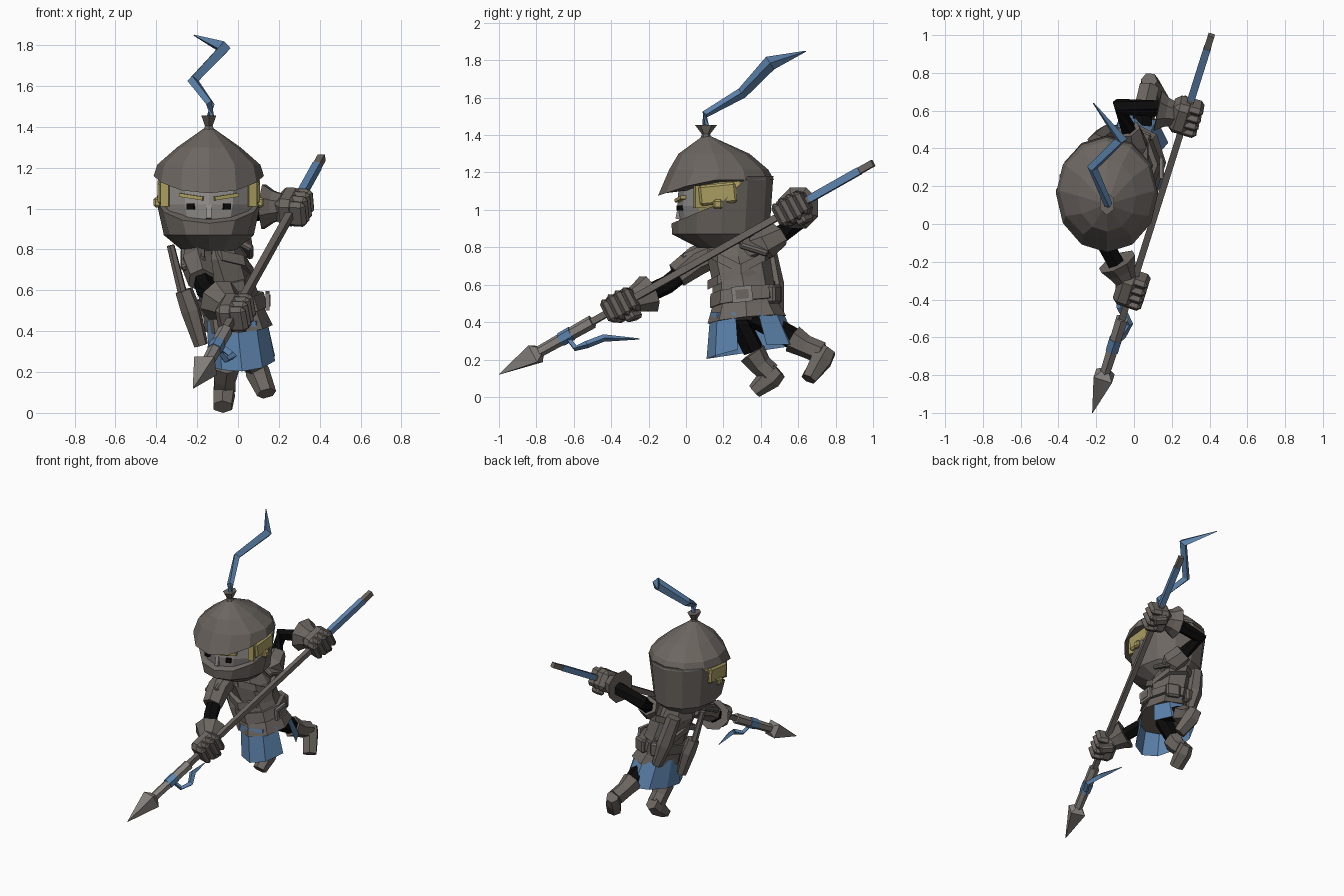
import bpy, bmesh
from math import pi, sin, cos
from mathutils import Vector as V, Matrix

if "Cube" in bpy.data.objects:
    bpy.data.objects.remove(bpy.data.objects["Cube"])

def material(name, rgb):
    m = bpy.data.materials.new(name)
    m.diffuse_color = (*rgb, 1)
    m.use_nodes = True
    m.node_tree.nodes["Principled BSDF"].inputs["Base Color"].default_value = m.diffuse_color
    return m

CLOTH = material("dark grey cloth", (.15, .132, .118))
PALE = material("pale grey", (.29, .275, .26))
STEEL = material("steel grey", (.24, .222, .208))
BLUE = material("blue cloth", (.11, .23, .42))
HAIR = material("yellow hair", (.40, .34, .12))
BLACK = material("black", (.003, .003, .003))

def mesh(name, verts, faces, mat, rot=None):
    me = bpy.data.meshes.new(name)
    me.from_pydata(verts, [], faces)
    bm = bmesh.new()
    bm.from_mesh(me)
    bmesh.ops.recalc_face_normals(bm, faces=bm.faces)
    bm.to_mesh(me)
    bm.free()
    me.materials.append(mat)
    ob = bpy.data.objects.new(name, me)
    if rot:
        ob.matrix_world = rot
    bpy.context.collection.objects.link(ob)
    return ob

def skin(name, rings, n, mat, caps=True, skip=()):
    """Join rings of n points each into a faceted body."""
    verts = [p for r in rings for p in r]
    faces = []
    for k in range(len(rings) - 1):
        for i in range(n):
            if i not in skip:
                j = (i + 1) % n
                faces.append((k*n+i, k*n+j, k*n+n+j, k*n+n+i))
    if caps:
        faces += [tuple(range(n)), tuple(range((len(rings)-1)*n, len(rings)*n))]
    return mesh(name, verts, faces, mat)

def loft(name, rings, n, mat, **kw):
    """Rings (z, cx, cy, rx, ry); z may be a function of x and y. Point 0 faces front."""
    out = []
    for z, cx, cy, rx, ry in rings:
        ring = []
        for i in range(n):
            a = 2*pi*i/n - pi/2
            x, y = cx + rx*cos(a), cy + ry*sin(a)
            ring.append((x, y, z(x, y) if callable(z) else z))
        out.append(ring)
    return skin(name, out, n, mat, **kw)

def tube(name, pts, radii, n, mat, up=(0, 0, 1), turn=.5):
    """Sections along a path; a radius may be a (side, thickness) pair."""
    pts = [V(p) for p in pts]
    out = []
    for k, p in enumerate(pts):
        d = (pts[min(k+1, len(pts)-1)] - pts[max(k-1, 0)]).normalized()
        s = d.cross(V(up)).normalized()
        u = s.cross(d)
        r = radii[k] if isinstance(radii[k], tuple) else (radii[k],)*2
        out.append([p + s*r[0]*cos(2*pi*(i+turn)/n) + u*r[1]*sin(2*pi*(i+turn)/n) for i in range(n)])
    return skin(name, out, n, mat)

def box(name, loc, size, mat, rot=None, bevel=0):
    x, y, z = (s/2 for s in size)
    vs = [(a*x, b*y, c*z) for a in (-1, 1) for b in (-1, 1) for c in (-1, 1)]
    fs = [(0, 1, 3, 2), (4, 6, 7, 5), (0, 4, 5, 1), (2, 3, 7, 6), (0, 2, 6, 4), (1, 5, 7, 3)]
    m = Matrix.Translation(loc) @ (rot.to_4x4() if rot else Matrix())
    ob = mesh(name, vs, fs, mat, m)
    if bevel:
        b = ob.modifiers.new("bevel", "BEVEL")
        b.width, b.segments = bevel, 1
    return ob

R = Matrix.Rotation
HX = -.143   # head centre

# Head: face, mask with back of hood, pointed hood with brim
face = loft("face", [(.84, HX, .19, .13, .15), (.92, HX, .175, .20, .205), (1.02, HX, .18, .235, .225),
                     (1.12, HX, .18, .235, .22), (1.2, HX, .18, .18, .18)], 12, PALE)
face.data.materials.append(HAIR)
for p in face.data.polygons:
    p.material_index = int(p.center.y > .07)
loft("mask", [(.795, HX, .22, .13, .15), (.87, HX, .185, .22, .26),
              (lambda x, y: min(1.18, .96 + .42*y + 2.5*max(0, y-.25)), HX, .195, .258, .272)], 12, CLOTH)
loft("hood", [(lambda x, y: 1.075 + .085*min(1, (y+.15)/.25), HX, .16, .27, .31),
              (1.215, HX, .175, .252, .265), (1.30, HX, .15, .155, .19), (1.395, HX, .11, .02, .02)], 12, CLOTH)
loft("hood_knot", [(1.37, HX, .107, .035, .035), (1.405, HX, .107, .022, .022),
                   (1.455, HX, .107, .042, .06)], 6, CLOTH)
box("nose", (HX, -.035, .985), (.025, .03, .07), PALE, R(-.2, 3, 'X'))
for s in (-1, 1):
    turn = R(s*.27, 3, 'Z')
    box("eye", (HX + s*.088, -.032, 1.01), (.034, .03, .028), BLACK, turn)
    box("eyebrow", (HX + s*.085, -.03, 1.058), (.12, .03, .018), HAIR, turn @ R(-s*.15, 3, 'Y'))
    box("side_hair", (HX + s*.233, .17, 1.085), (.035, .2, .11), HAIR, R(.1, 3, 'X'), .012)
    box("front_lock", (HX + s*.208, .075, 1.07), (.04, .06, .12), HAIR, turn)
    box("ear", (HX + s*.25, .17, 1.03), (.04, .05, .05), HAIR, None, .01)

# Plume ribbon
tube("plume", [(-.135, .105, 1.45), (-.135, .1, 1.51), (-.22, .3, 1.625), (-.068, .45, 1.785), (-.215, .64, 1.848)],
     [.018, (.022, .02), (.028, .03), (.032, .04), .003], 4, BLUE, turn=0)

# Torso coat, straps, belt and skirt
loft("coat", [(lambda x, y: .41 + .1*(x+y-.3), .005, .325, .165, .21), (.50, -.02, .32, .155, .175),
              (.62, -.06, .305, .147, .165), (.75, -.10, .28, .15, .17), (.85, -.13, .27, .11, .14)], 8, CLOTH)
loft("belt", [(lambda x, y: .50 + .12*(x+y-.3), -.02, .315, .168, .187),
              (lambda x, y: .575 + .12*(x+y-.3), -.04, .315, .165, .185)], 8, CLOTH)
for s, z in ((-1, .68), (1, .69)):
    loft("chest_strap", [(lambda x, y: z - .025 + s*.5*(y-.3), -.075, .295, .158, .18),
                         (lambda x, y: z + .025 + s*.5*(y-.3), -.085, .295, .16, .18)], 8, CLOTH)
loft("skirt", [(lambda x, y: .205 + .15*(y-.12) + .25*max(0, x-.08), .02, .355, .17, .245), (.45, -.005, .325, .155, .195)],
     10, BLUE, caps=False, skip=(2,))
box("buckle", (.144, .30, .55), (.02, .11, .085), STEEL, R(.1, 3, 'X'))
box("buckle_centre", (.151, .30, .55), (.014, .07, .05), CLOTH, R(.1, 3, 'X'))
for x, y, a in ((.04, .465, -.4), (-.1, .475, .2)):
    box("belt_pouch", (x, y, .55), (.1, .06, .1), CLOTH, R(a, 3, 'Z'), .012)

# Dagger at the hip and sheath on the back
tube("dagger_handle", [(-.33, .27, .82), (-.27, .29, .58)], [.02, .024], 6, CLOTH)
tube("dagger_sheath", [(-.265, .29, .60), (-.23, .3, .50), (-.18, .31, .33)], [(.035, .045), (.05, .05), (.035, .035)], 6, CLOTH)
tube("back_sheath", [(-.2, .43, .80), (-.15, .47, .60), (-.1, .49, .44)], [.05, .055, .035], 6, CLOTH)

# Spear: shaft, blue grip, socket, blade and ribbon
TIP, BUTT = V((-.22, -1, .12)), V((.41, 1, 1.25))
D = (BUTT - TIP).normalized()
at = lambda t: TIP.lerp(BUTT, t)
def spear_part(name, ts, radii, mat, n=6):
    tube(name, [at(t) for t in ts], radii, n, mat)
spear_part("spear_shaft", (.1, 1), (.025, .025), CLOTH, 4)
spear_part("spear_grip", (.83, .965), (.028, .028), BLUE, 4)
spear_part("spear_socket", (.09, .25), (.03, .037), STEEL)
spear_part("spear_band", (.165, .195), (.038, .039), BLUE)
spear_part("spear_blade", (0, .098, .112), (.002, .072, .03), STEEL, 4)
tube("spear_ribbon", [at(.18), (-.06, -.59, .26), (-.025, -.53, .28), (-.07, -.44, .315), (-.10, -.25, .31)],
     [.013, (.02, .016), (.02, .02), (.022, .02), .003], 4, BLUE, turn=0)

# Arms: sleeve, bare black arm, flared cuff and fist gripping the spear
def arm(side, sleeve, inner, cuff, t, cuff_r):
    hand = at(t)
    tube(side + "_sleeve", sleeve, [.075, .08, .068], 6, CLOTH)
    tube(side + "_arm", inner, [.05]*len(inner), 6, BLACK)
    c = V(cuff)
    tube(side + "_cuff", [c, c.lerp(hand, .3), c.lerp(hand, .75)], [cuff_r, .085, .06], 8, CLOTH)
    out = hand - c
    out = (out - D*out.dot(D)).normalized()
    rot = Matrix((D, out, D.cross(out))).transposed()
    box(side + "_palm", hand - out*.025, (.18, .11, .15), CLOTH, rot, .03)
    for k in range(4):
        box(side + "_finger", hand + rot @ V(((k-1.5)*.045, .032, 0)), (.045, .095, .16 - .016*abs(k-1.5)), CLOTH, rot, .02)
    box(side + "_thumb", hand + rot @ V((.03, 0, .08)), (.06, .1, .05), CLOTH, rot @ R(.3, 3, 'Z'), .012)

arm("right", [(-.19, .2, .79), (-.2, .06, .73), (-.18, -.05, .65)],
    [(-.18, 0, .68), (-.155, -.1, .6), (-.09, -.22, .545)], (-.09, -.2, .55), .328, .108)
arm("left", [(-.05, .33, .78), (.0, .43, .82), (-.03, .50, .87)],
    [(-.02, .48, .85), (-.075, .62, .95), (.15, .61, 1.0)], (.125, .60, 1.01), .785, .118)
box("right_shoulder_pad", (-.22, .08, .77), (.13, .2, .035), CLOTH, R(.45, 3, 'X') @ R(-.45, 3, 'Y'), .01)
box("left_shoulder_pad", (.02, .37, .81), (.12, .16, .035), CLOTH, R(-.3, 3, 'X') @ R(.5, 3, 'Y'), .01)

# Legs and boots, toes pointing down in a stride
def leg(side, thigh, shaft, foot):
    tube(side + "_thigh", thigh, [.058]*len(thigh), 6, BLACK)
    tube(side + "_boot_shaft", shaft, [.075, .06, .06], 6, CLOTH)
    tube(side + "_boot_foot", foot, [(.045, .05), (.058, .065), (.052, .04)], 6, CLOTH)
leg("right", [(-.03, .27, .43), (-.06, .36, .25)],
    [(-.06, .355, .235), (-.065, .40, .17), (-.065, .45, .125)],
    [(-.062, .495, .145), (-.067, .45, .105), (-.075, .365, .03)])
leg("left", [(.04, .36, .43), (.045, .58, .31)],
    [(.045, .57, .31), (.06, .64, .27), (.08, .725, .235)],
    [(.08, .76, .255), (.095, .725, .2), (.14, .655, .095)])
